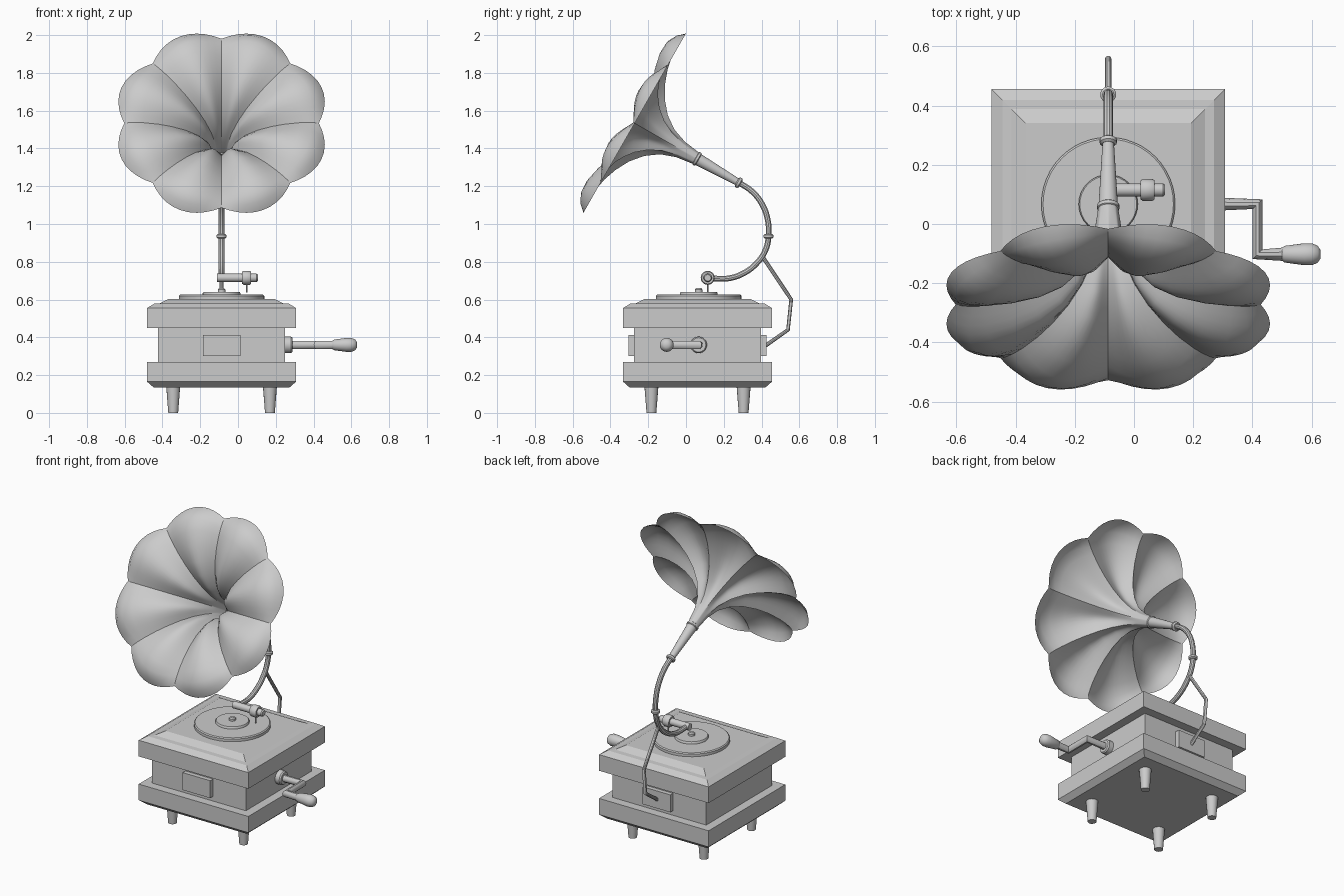
import bpy, bmesh, math
from mathutils import Vector

if "Cube" in bpy.data.objects:
    bpy.data.objects.remove(bpy.data.objects["Cube"])

CX, CY = -0.087, 0.061            # cabinet centre


def finish(name, bm, smooth=True, angle=35):
    bmesh.ops.recalc_face_normals(bm, faces=bm.faces)
    me = bpy.data.meshes.new(name)
    bm.to_mesh(me)
    bm.free()
    ob = bpy.data.objects.new(name, me)
    bpy.context.collection.objects.link(ob)
    if smooth:
        bpy.ops.object.select_all(action='DESELECT')
        bpy.context.view_layer.objects.active = ob
        ob.select_set(True)
        bpy.ops.object.shade_smooth_by_angle(angle=math.radians(angle))
    return ob


def lathe(name, profile, loc, axis=(0, 0, 1), sides=24):
    """Turn (radius, height) points about an axis; 4 sides gives a square loft."""
    bm = bmesh.new()
    q = Vector((0, 0, 1)).rotation_difference(Vector(axis))
    square = sides == 4
    k, off = (math.sqrt(2), math.pi / 4) if square else (1, 0)
    rings = []
    for r, h in profile:
        rings.append([bm.verts.new(Vector(loc) + q @ Vector((
            k * r * math.cos(off + 2 * math.pi * i / sides),
            k * r * math.sin(off + 2 * math.pi * i / sides), h))) for i in range(sides)])
    for a, b in zip(rings, rings[1:]):
        for i in range(sides):
            j = (i + 1) % sides
            bm.faces.new((a[i], a[j], b[j], b[i]))
    bm.faces.new(rings[0])
    bm.faces.new(rings[-1])
    return finish(name, bm, not square)


def box(name, lo, hi):
    bm = bmesh.new()
    bmesh.ops.create_cube(bm, size=1)
    for v in bm.verts:
        v.co = [(a + b) / 2 + c * (b - a) for a, b, c in zip(lo, hi, v.co)]
    return finish(name, bm, False)


def tube(name, pts, r, curved=False):
    cu = bpy.data.curves.new(name, 'CURVE')
    cu.dimensions = '3D'
    cu.bevel_depth, cu.bevel_resolution, cu.use_fill_caps = r, 3, True
    cu.resolution_u = 6
    if curved:
        sp = cu.splines.new('BEZIER')
        sp.bezier_points.add(len(pts) - 1)
        for p, co in zip(sp.bezier_points, pts):
            p.co = co
            p.handle_left_type = p.handle_right_type = 'AUTO'
    else:
        sp = cu.splines.new('POLY')
        sp.points.add(len(pts) - 1)
        for p, co in zip(sp.points, pts):
            p.co = (*co, 1)
    ob = bpy.data.objects.new(name, cu)
    bpy.context.collection.objects.link(ob)
    bpy.ops.object.select_all(action='DESELECT')
    bpy.context.view_layer.objects.active = ob
    ob.select_set(True)
    bpy.ops.object.convert(target='MESH')
    bpy.ops.object.shade_smooth_by_angle(angle=math.radians(35))


def collar(name, loc, axis, r):
    pts = [(r - 0.008, -0.012), (r, -0.006), (r, 0.006), (r - 0.008, 0.012)]
    lathe(name, pts, loc, axis, 20)


# Cabinet
lathe("cabinet_base", [(0.36, 0.135), (0.394, 0.165), (0.394, 0.27)], (CX, CY, 0), sides=4)
lathe("cabinet_body", [(0.337, 0.26), (0.337, 0.46)], (CX, CY, 0), sides=4)
lathe("cabinet_lid", [(0.394, 0.45), (0.394, 0.555), (0.357, 0.578), (0.327, 0.58), (0.28, 0.603)],
      (CX, CY, 0), sides=4)
for sx in (-1, 1):
    for sy in (-1, 1):
        lathe("leg", [(0.026, 0), (0.037, 0.14)], (CX + sx * 0.256, CY + sy * 0.244, 0), sides=16)
box("front_plate", (-0.185, -0.305, 0.30), (0.013, -0.26, 0.413))
box("back_plate", (-0.185, 0.38, 0.30), (0.013, 0.426, 0.413))

# Turntable and spindle
lathe("turntable", [(0.226, 0.60), (0.226, 0.62), (0.22, 0.626)], (CX, 0.067, 0), sides=48)
lathe("record_label", [(0.10, 0.62), (0.10, 0.634), (0.096, 0.64)], (CX, 0.067, 0), sides=32)
lathe("spindle", [(0.02, 0.635), (0.02, 0.653), (0.014, 0.66)], (CX, 0.067, 0), sides=16)

# Sound box with needle
lathe("sound_box", [(0.022, -0.11), (0.022, 0.022), (0.032, 0.022), (0.037, 0.03), (0.037, 0.062),
                    (0.032, 0.07), (0.022, 0.07), (0.022, 0.098), (0.017, 0.105)],
      (0, 0.115, 0.715), (1, 0, 0))
tube("needle", [(0.047, 0.115, 0.69), (0.047, 0.115, 0.637)], 0.004)

# Tone arm, rings and neck
arm = [(0.115, 0.715), (0.16, 0.711), (0.23, 0.713), (0.31, 0.742), (0.375, 0.793), (0.42, 0.86),
       (0.437, 0.935), (0.431, 1.03), (0.40, 1.11), (0.35, 1.172), (0.28, 1.22)]
tube("tone_arm", [(CX, y, z) for y, z in arm], 0.016, True)
AX = Vector((0, -0.868, 0.496)).normalized()
UP = Vector((0, 0.496, 0.868)).normalized()
THROAT = Vector((CX, 0.058, 1.345))
lathe("horn_neck", [(0.019, -0.255), (0.033, 0.0)], THROAT, AX)
collar("lower_ring", (CX, 0.437, 0.935), (0, 0, 1), 0.027)
collar("middle_ring", THROAT - AX * 0.255, AX, 0.029)
collar("upper_ring", THROAT, AX, 0.038)

# Horn: eight petals blended between a crease profile and a petal-middle profile
crease = [(0, .033), (.10, .047), (.18, .075), (.25, .125), (.305, .19), (.345, .265),
          (.37, .335), (.385, .41), (.388, .455), (.386, .49), (.38, .515)]
middle = [(0, .033), (.10, .045), (.19, .067), (.275, .105), (.345, .165), (.395, .24),
          (.43, .33), (.448, .42), (.445, .49), (.42, .54), (.38, .573)]
SEG = 10
bm = bmesh.new()
rows = []
for (dc, rc), (dm, rm) in zip(crease, middle):
    row = []
    for i in range(8 * SEG):
        w = math.sin(math.pi * (i % SEG) / SEG)
        a = 2 * math.pi * i / (8 * SEG)
        d, r = dc + (dm - dc) * w, rc + (rm - rc) * w
        row.append(bm.verts.new(THROAT + AX * d + UP * (r * math.cos(a))
                                + Vector((r * math.sin(a), 0, 0))))
    rows.append(row)
for a, b in zip(rows, rows[1:]):
    for i in range(8 * SEG):
        j = (i + 1) % (8 * SEG)
        bm.faces.new((a[i], a[j], b[j], b[i]))
for row_a, row_b in zip(rows[1:], rows[2:]):
    for i in range(0, 8 * SEG, SEG):
        bm.edges.get((row_a[i], row_b[i])).smooth = False
finish("horn", bm, True, 32)

# Rear support bracket
tube("support_bracket", [(CX, 0.41, 0.82), (CX, 0.557, 0.60), (CX, 0.54, 0.44), (CX, 0.42, 0.355)], 0.011)

# Crank
CZ = 0.36
lathe("crank_collar", [(0.044, 0.24), (0.044, 0.28), (0.038, 0.288)], (0, 0.067, CZ), (1, 0, 0))
tube("crank_arm", [(0.26, 0.067, CZ), (0.417, 0.067, CZ), (0.417, -0.102, CZ), (0.51, -0.102, CZ)], 0.023)
lathe("crank_handle", [(0.022, 0.50), (0.028, 0.508), (0.037, 0.575), (0.037, 0.60), (0.029, 0.62),
                       (0.014, 0.63)], (0, -0.102, CZ), (1, 0, 0))
